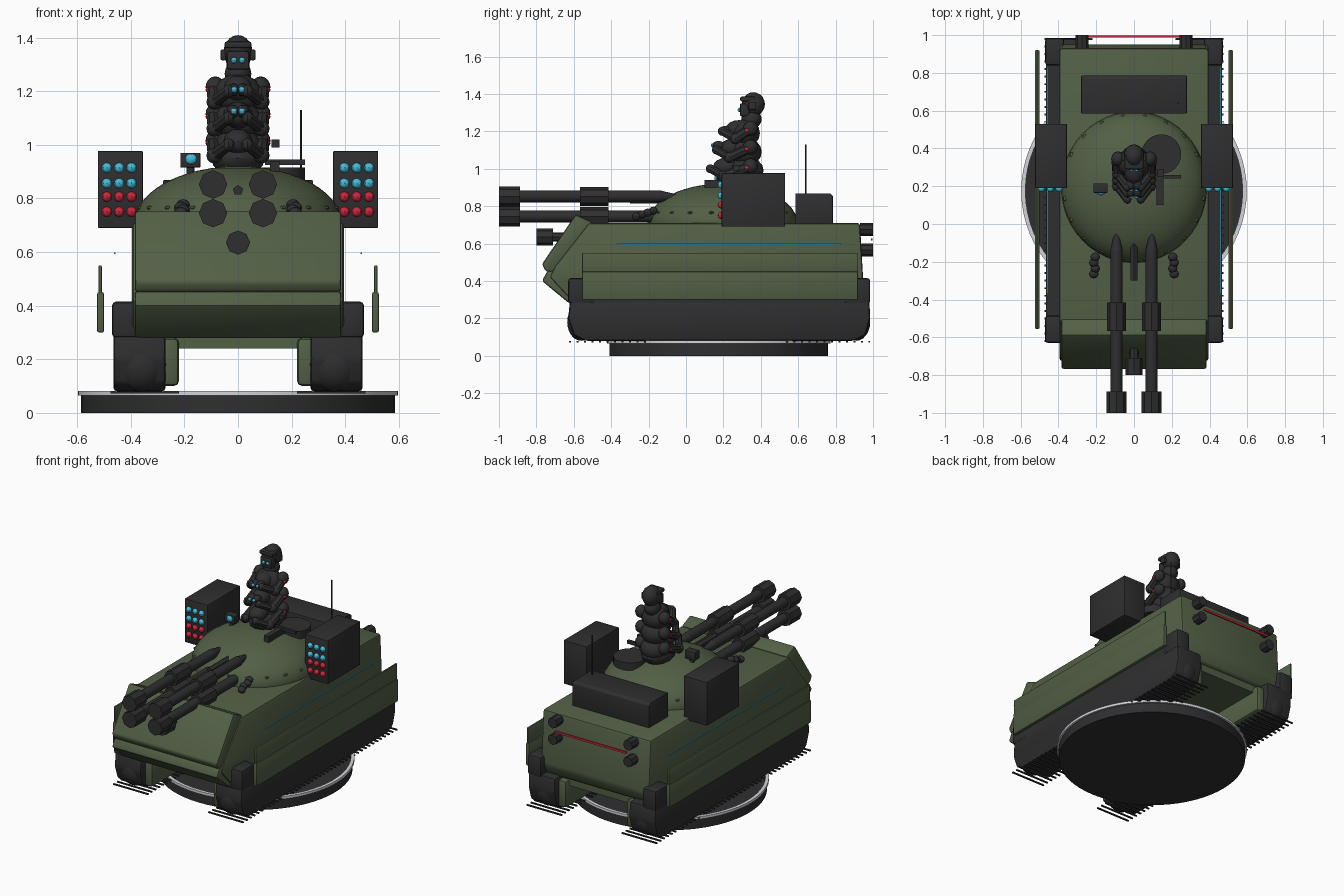
import bpy, bmesh, math
from mathutils import Vector, Matrix

cube = bpy.data.objects.get("Cube")
if cube:
    bpy.data.objects.remove(cube, do_unlink=True)


def material(name, rgb):
    m = bpy.data.materials.new(name)
    m.use_nodes = True
    m.diffuse_color = (*rgb, 1)
    bsdf = m.node_tree.nodes["Principled BSDF"]
    bsdf.inputs["Base Color"].default_value = (*rgb, 1)
    bsdf.inputs["Roughness"].default_value = 0.7
    return m


GREEN = material("olive green", (0.085, 0.115, 0.06))
DARK = material("charcoal", (0.028, 0.028, 0.03))
CYAN = material("cyan light", (0.06, 0.5, 0.7))
RED = material("red light", (0.6, 0.02, 0.045))
PALE = material("pale rim", (0.65, 0.65, 0.7))


def finish(name, bm, mat, bevel=0, smooth=True):
    if bevel:
        bmesh.ops.bevel(bm, geom=bm.edges[:], offset=bevel, segments=2,
                        profile=0.5, affect='EDGES', clamp_overlap=True)
    bmesh.ops.recalc_face_normals(bm, faces=bm.faces[:])
    me = bpy.data.meshes.new(name)
    bm.to_mesh(me)
    bm.free()
    me.materials.append(mat)
    if smooth:
        me.shade_smooth()
        me.set_sharp_from_angle(angle=math.radians(35))
    ob = bpy.data.objects.new(name, me)
    bpy.context.collection.objects.link(ob)
    return ob


def box(name, x, y, z, mat, bevel=0):
    """Box from (low, high) ranges."""
    bm = bmesh.new()
    centre = [sum(r) / 2 for r in (x, y, z)]
    size = [abs(r[1] - r[0]) for r in (x, y, z)]
    bmesh.ops.create_cube(bm, size=1, matrix=Matrix.Translation(centre) @ Matrix.Diagonal((*size, 1)))
    return finish(name, bm, mat, bevel)


def rod(name, a, b, r, mat, r2=None, sides=12):
    """Cylinder or cone between two points."""
    bm = bmesh.new()
    a, b = Vector(a), Vector(b)
    turn = (b - a).to_track_quat('Z', 'Y').to_matrix().to_4x4()
    bmesh.ops.create_cone(bm, cap_ends=True, segments=sides, radius1=r,
                          radius2=r if r2 is None else r2, depth=(b - a).length,
                          matrix=Matrix.Translation((a + b) / 2) @ turn)
    return finish(name, bm, mat)


def ball(name, c, r, mat, u=12, v=8):
    """Ellipsoid with radii r."""
    bm = bmesh.new()
    bmesh.ops.create_uvsphere(bm, u_segments=u, v_segments=v, radius=1,
                              matrix=Matrix.Translation(c) @ Matrix.Diagonal((*r, 1)))
    return finish(name, bm, mat)


def prism(name, profile, x0, x1, mat, bevel=0):
    """Side profile of (y, z) points drawn out along x."""
    bm = bmesh.new()
    face = bm.faces.new([bm.verts.new((x0, y, z)) for y, z in profile])
    out = bmesh.ops.extrude_face_region(bm, geom=[face])
    bmesh.ops.translate(bm, verts=[g for g in out["geom"] if isinstance(g, bmesh.types.BMVert)],
                        vec=(x1 - x0, 0, 0))
    return finish(name, bm, mat, bevel)


# Display disc and its pale rim
rod("base_disc", (0, 0.175, 0), (0, 0.175, 0.065), 0.585, DARK, sides=64)
bm = bmesh.new()
rings = []
for r, z in ((0.575, 0.065), (0.597, 0.065), (0.597, 0.082), (0.575, 0.082)):
    rings.append([bm.verts.new((r * math.cos(k * math.tau / 64), 0.175 + r * math.sin(k * math.tau / 64), z))
                  for k in range(64)])
for i in range(4):
    for k in range(64):
        n, j = (i + 1) % 4, (k + 1) % 64
        bm.faces.new((rings[i][k], rings[i][j], rings[n][j], rings[n][k]))
finish("base_rim", bm, PALE)

# Hull: main body, wedge nose, raised front plate and belly
prism("hull", [(-0.60, 0.28), (0.92, 0.29), (0.95, 0.36), (0.93, 0.71), (-0.52, 0.71), (-0.70, 0.48),
               (-0.73, 0.42)], -0.395, 0.395, GREEN, 0.015)
prism("front_plate", [(-0.77, 0.49), (-0.75, 0.45), (-0.60, 0.45), (-0.50, 0.715), (-0.59, 0.755)],
      -0.385, 0.385, GREEN, 0.012)
prism("lower_nose", [(-0.77, 0.40), (-0.625, 0.28), (-0.55, 0.28), (-0.55, 0.45), (-0.74, 0.455)],
      -0.385, 0.385, GREEN, 0.012)
box("belly", (-0.3, 0.3), (-0.55, 0.9), (0.24, 0.3), GREEN)

# Tracks, mud guards, skirts and side lights
for s, side in ((-1, "right"), (1, "left")):
    prism(side + "_track", [(-0.60, 0.11), (-0.54, 0.08), (0.90, 0.08), (0.96, 0.11), (0.985, 0.2),
                            (0.98, 0.3), (-0.62, 0.3), (-0.63, 0.2)], s * 0.27, s * 0.465, DARK, 0.015)
    box(side + "_inner_track", (s * 0.22, s * 0.30), (-0.58, 0.94), (0.1, 0.28), GREEN, 0.02)
    for y, end in ((-0.56, "front"), (0.91, "rear")):
        ball(f"{side}_{end}_wheel", (s * 0.36, y, 0.18), (0.095, 0.075, 0.1), DARK, 20, 12)
        box(f"{side}_{end}_guard", (s * 0.37, s * 0.47), (y - 0.07, y + 0.075), (0.28, 0.415), DARK, 0.015)
    box(side + "_sponson", (s * 0.38, s * 0.465), (-0.55, 0.92), (0.28, 0.36), DARK)
    for k in range(41):
        y = -0.62 + k * 0.04
        box(side + "_grouser", (s * 0.22, s * 0.475), (y - 0.005, y + 0.005), (0.072, 0.08), DARK)
    box(side + "_skirt_upper", (s * 0.508, s * 0.52), (-0.555, 0.92), (0.44, 0.55), GREEN, 0.004)
    box(side + "_skirt_lower", (s * 0.5, s * 0.525), (-0.555, 0.92), (0.3, 0.45), GREEN, 0.006)
    box(side + "_light_strip", (s * 0.456, s * 0.462), (-0.37, 0.83), (0.593, 0.599), CYAN)

    # Rear lamps
    for z in (0.565, 0.675):
        rod(side + "_rear_lamp", (s * 0.275, 0.93, z), (s * 0.275, 1, z), 0.034, DARK, sides=8)

    # Launcher pod with its grid of lamps
    box(side + "_pod", (s * 0.355, s * 0.523), (0.19, 0.53), (0.69, 0.977), DARK, 0.004)
    for row, z in enumerate((0.914, 0.856, 0.806, 0.75)):
        for col in range(3):
            ball(side + "_pod_lamp", (s * (0.397 + col * 0.046), 0.187, z), (0.019, 0.018, 0.019),
                 CYAN if row < 2 else RED, 8, 6)

    # Twin guns with sleeves, muzzles and pointed breeches
    for z, level in ((0.852, "upper"), (0.745, "lower")):
        x = s * 0.093
        name = f"{side}_{level}_gun"
        rod(name + "_barrel", (x, -0.95, z), (x, -0.14, z), 0.032, DARK)
        rod(name + "_breech", (x, -0.14, z), (x, -0.02, z), 0.032, DARK, 0.005)
        rod(name + "_sleeve", (x, -0.567, z), (x, -0.415, z), 0.05, DARK, sides=8)
        rod(name + "_muzzle", (x, -1, z), (x, -0.888, z), 0.053, DARK, sides=8)

    # Smoke dischargers
    for k in range(4):
        ball(side + "_discharger", (s * (0.205 + 0.008 * (k % 2)), -0.175 - k * 0.03, 0.775 - k * 0.01),
             (0.026, 0.024, 0.022), DARK, 8, 6)

box("rear_light_bar", (-0.26, 0.26), (0.988, 0.998), (0.615, 0.628), RED)

# Turret dome with a ring of small cleats
ball("turret_dome", (0, 0.195, 0.71), (0.385, 0.4, 0.21), GREEN, 48, 24)
for k in range(20):
    a = (k + 0.5) * math.tau / 20
    ball("turret_cleat", (0.365 * math.cos(a), 0.195 + 0.375 * math.sin(a), 0.765), (0.016, 0.016, 0.008), GREEN, 8, 6)
prism("rear_bin", [(0.585, 0.7), (0.785, 0.7), (0.785, 0.855), (0.77, 0.868), (0.585, 0.868)],
      -0.28, 0.28, DARK, 0.004)

# Turret and nose fittings
rod("nose_sensor", (0, -0.8, 0.635), (0, -0.71, 0.635), 0.045, DARK, sides=8)
rod("nose_sensor_stem", (0, -0.72, 0.635), (0, -0.6, 0.635), 0.025, DARK, sides=8)
rod("centre_gun", (0, -0.3, 0.83), (0, -0.1, 0.83), 0.02, DARK, sides=5)
rod("hatch", (0.145, 0.37, 0.865), (0.145, 0.37, 0.915), 0.105, DARK, sides=24)
box("side_rail", (0.12, 0.155), (0.1, 0.27), (0.9, 0.94), DARK)
box("cross_rail", (0.1, 0.25), (0.24, 0.26), (0.925, 0.945), DARK)
box("small_scope", (0.125, 0.155), (0.25, 0.29), (0.99, 1.02), DARK)
rod("antenna", (0.235, 0.64, 0.85), (0.235, 0.64, 1.13), 0.004, DARK, sides=6)
box("camera", (-0.215, -0.14), (0.165, 0.215), (0.915, 0.97), DARK, 0.004)
rod("camera_post", (-0.178, 0.19, 0.84), (-0.178, 0.19, 0.92), 0.015, DARK)
ball("camera_lens", (-0.175, 0.163, 0.947), (0.022, 0.012, 0.02), CYAN, 8, 6)

# Stacked figure: hips, three tiers of torso and arms, then the head
ball("figure_hips", (0, 0.29, 0.95), (0.1, 0.12, 0.07), DARK)
for i, z in enumerate((0.99, 1.09, 1.19)):
    front = 0.12 + 0.032 * i
    ball("figure_torso", (0, 0.32, z), (0.09, 0.095 - 0.01 * i, 0.075), DARK)
    ball("figure_chest", (0, front + 0.1, z + 0.02), (0.055, 0.075, 0.05), DARK)
    for s in (-1, 1):
        ball("figure_shoulder", (s * 0.085, 0.345, z + 0.025), (0.036, 0.04, 0.04), DARK)
        rod("figure_upper_arm", (s * 0.09, 0.34, z + 0.02), (s * 0.088, front + 0.08, z - 0.03), 0.026, DARK, sides=8)
        ball("figure_elbow", (s * 0.088, front + 0.08, z - 0.03), (0.03, 0.03, 0.03), DARK, 8, 6)
        rod("figure_forearm", (s * 0.088, front + 0.08, z - 0.03), (s * 0.035, front + 0.01, z + 0.01), 0.022, DARK, sides=8)
        ball("figure_hand", (s * 0.035, front + 0.01, z + 0.01), (0.022, 0.024, 0.024), DARK, 8, 6)
        ball("figure_side_lamp", (s * 0.112, 0.325, z + 0.015), (0.009, 0.013, 0.01), RED, 8, 6)
ball("figure_neck", (0, 0.35, 1.265), (0.05, 0.055, 0.05), DARK)
ball("figure_head", (0, 0.36, 1.345), (0.054, 0.062, 0.064), DARK, 16, 10)
box("figure_face", (-0.042, 0.042), (0.288, 0.34), (1.28, 1.35), DARK, 0.01)
box("figure_visor", (-0.05, 0.05), (0.29, 0.37), (1.36, 1.385), DARK, 0.008)
for s in (-1, 1):
    box("figure_earpiece", (s * 0.045, s * 0.065), (0.335, 0.375), (1.315, 1.355), DARK, 0.005)
    for y, z in ((0.286, 1.315), (0.18, 1.205), (0.143, 1.125)):
        ball("figure_eye", (s * 0.015, y, z), (0.011, 0.01, 0.011), CYAN, 8, 6)
        ball("figure_eye_mount", (s * 0.018, y + 0.03, z), (0.024, 0.034, 0.024), DARK, 8, 6)
